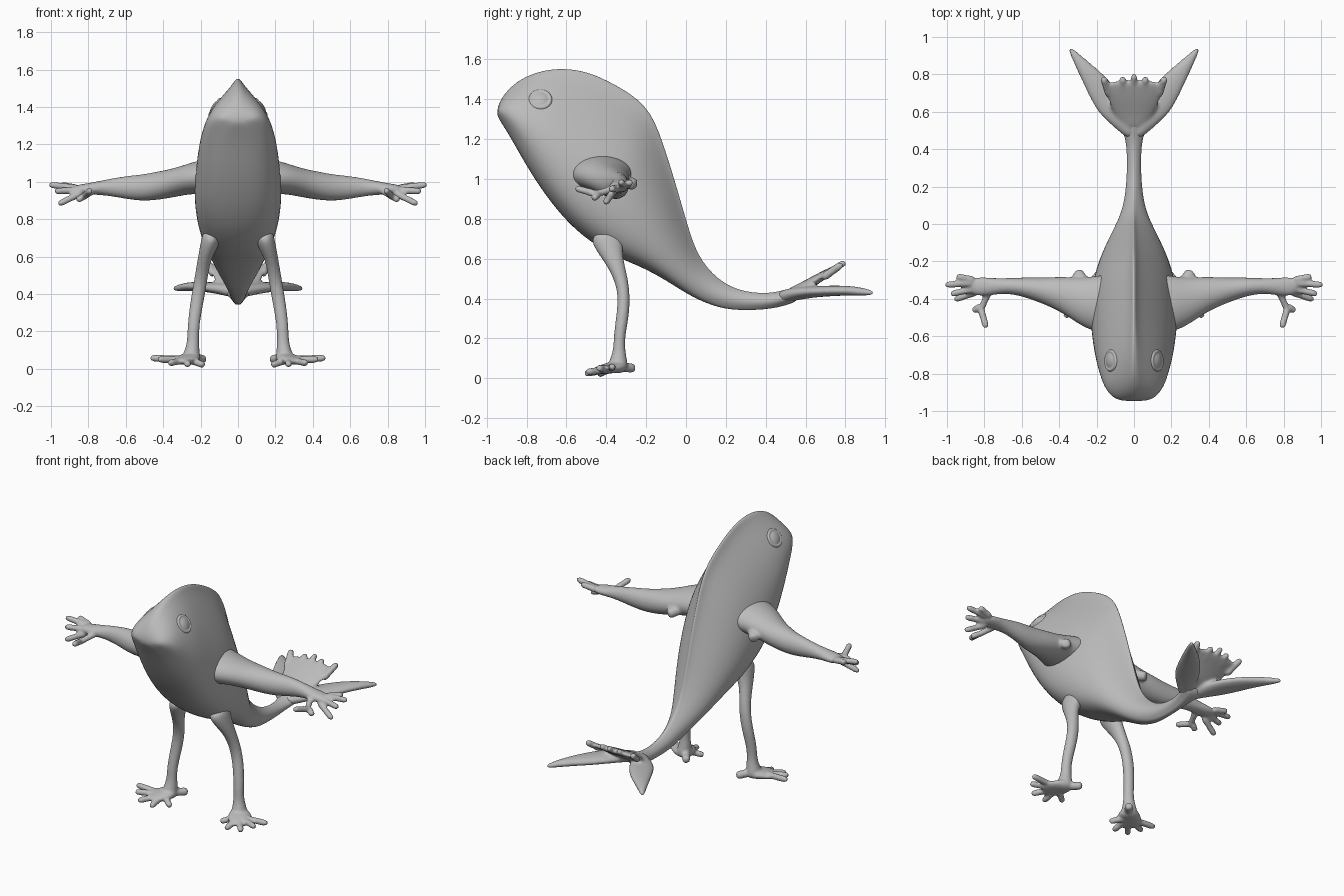
import bpy, bmesh, math
from mathutils import Vector
from mathutils.bvhtree import BVHTree

cube = bpy.data.objects.get("Cube")
if cube:
    bpy.data.objects.remove(cube)

skin = bpy.data.materials.new("skin_grey")
skin.use_nodes = True
skin.diffuse_color = (0.5, 0.5, 0.5, 1)
skin.node_tree.nodes["Principled BSDF"].inputs["Base Color"].default_value = (0.5, 0.5, 0.5, 1)


def loft(bm, rings):
    """Skin a closed surface over equal sized rings of points."""
    rows = [[bm.verts.new(p) for p in ring] for ring in rings]
    n = len(rows[0])
    for a, b in zip(rows, rows[1:]):
        for i in range(n):
            bm.faces.new((a[i], a[(i + 1) % n], b[(i + 1) % n], b[i]))
    bm.faces.new(rows[0])
    bm.faces.new(rows[-1])


def tube(bm, path, ref=(0, 0, 1), sides=10):
    """Elliptical tube; path items are x, y, z, side radius, other radius."""
    pts = [Vector(p[:3]) for p in path]
    rings = []
    for i, p in enumerate(path):
        tan = (pts[min(i + 1, len(pts) - 1)] - pts[max(i - 1, 0)]).normalized()
        side = Vector(ref).cross(tan).normalized()
        up = tan.cross(side)
        angles = [math.tau * k / sides for k in range(sides)]
        rings.append([pts[i] + side * p[3] * math.cos(a) + up * p[4] * math.sin(a) for a in angles])
    loft(bm, rings)


def digit(bm, root, tip, r):
    """Finger or toe with a slightly swollen, rounded tip."""
    a, b = Vector(root), Vector(tip)
    steps = ((0, 1.3), (0.45, 0.9), (0.8, 1.05), (0.97, 0.85), (1, 0.4))
    tube(bm, [(*a.lerp(b, t), r * k, r * k) for t, k in steps], sides=8)


def finish(name, bm, voxel=0):
    bmesh.ops.recalc_face_normals(bm, faces=bm.faces)
    for f in bm.faces:
        f.smooth = True
    mesh = bpy.data.meshes.new(name)
    bm.to_mesh(mesh)
    bm.free()
    mesh.materials.append(skin)
    obj = bpy.data.objects.new(name, mesh)
    bpy.context.collection.objects.link(obj)
    sub = obj.modifiers.new("round", "SUBSURF")
    sub.levels = sub.render_levels = 2
    if voxel:
        rm = obj.modifiers.new("fuse", "REMESH")
        rm.mode, rm.voxel_size, rm.use_smooth_shade = "VOXEL", voxel, True
        sm = obj.modifiers.new("soften", "SMOOTH")
        sm.factor, sm.iterations = 0.5, 5
    return obj


def flip(points, s):
    return [(p[0] * s, *p[1:]) for p in points]


# Body: slanted sections given as back y, z, belly y, z, half width
sections = [
    (-.945, 1.36, -.95, 1.32, .07), (-.925, 1.41, -.925, 1.28, .125),
    (-.87, 1.475, -.87, 1.19, .17), (-.78, 1.53, -.81, 1.08, .195),
    (-.65, 1.56, -.73, .95, .22), (-.5, 1.545, -.64, .83, .23),
    (-.36, 1.48, -.55, .735, .24), (-.19, 1.375, -.45, .66, .235),
    (-.12, 1.2, -.34, .6, .215), (-.055, .99, -.22, .555, .18),
    (.01, .76, -.1, .49, .13), (.05, .64, 0, .425, .09),
    (.11, .545, .09, .38, .06), (.2, .468, .19, .347, .045),
    (.3, .432, .3, .34, .038), (.42, .425, .42, .347, .04),
    (.5, .445, .5, .365, .06), (.57, .465, .57, .39, .1)]
# Half outline from ridge fin to belly: depth, width
outline = [(0, .03), (.06, .09), (.18, .36), (.35, .7), (.55, .95),
           (.74, 1), (.9, .86), (.98, .5)]
rings = []
for i, (ty, tz, by, bz, w) in enumerate(sections):
    round_mix = max(0, 1 - i / 5, min(1, (i - 10) / 4))
    half = []
    for t, k in outline:
        k += (math.sin(math.pi * min(max(t, .01), .95)) ** .6 - k) * round_mix
        half.append((k * w, ty + (by - ty) * t, tz + (bz - tz) * t))
    rings.append(half + [(0, by, bz)] + flip(half[::-1], -1))
bm = bmesh.new()
loft(bm, rings)
body = finish("body", bm)

# Tail: two swept flukes and an upturned scalloped web
bm = bmesh.new()
for s in (1, -1):
    tube(bm, flip([(0, .46, .405, .03, .035), (.06, .55, .425, .06, .035),
                   (.13, .64, .435, .085, .03), (.2, .75, .44, .07, .028),
                   (.27, .84, .44, .042, .025), (.33, .92, .43, .018, .018),
                   (.345, .94, .43, .008, .01)], s))
    digit(bm, (s * .13, .68, .5), (s * .165, .785, .575), .022)
    digit(bm, (s * .06, .7, .52), (s * .06, .785, .575), .02)
tube(bm, [(0, .5, .415, .06, .03), (0, .58, .45, .11, .03), (0, .66, .5, .15, .025),
          (0, .73, .54, .165, .02), (0, .77, .56, .15, .016)])
digit(bm, (0, .7, .52), (0, .8, .585), .02)
finish("tail_fin", bm, .009)

for s, label in ((1, "left"), (-1, "right")):
    # Arm: broad shoulder, thin wrist, spread fingers
    bm = bmesh.new()
    tube(bm, flip([(.1, -.43, 1.03, .17, .1), (.19, -.425, 1.025, .165, .1),
                   (.26, -.41, 1.015, .14, .085), (.34, -.385, .995, .11, .08),
                   (.42, -.365, .98, .09, .08), (.51, -.35, .967, .068, .076),
                   (.6, -.335, .97, .053, .065), (.69, -.33, .97, .042, .048),
                   (.77, -.335, .965, .05, .035), (.83, -.335, .96, .055, .03),
                   (.88, -.33, .96, .04, .02)], s))
    wrist = (.77, -.35, .955)
    for root, tip in (((.85, -.3, .965), (.95, -.28, .985)), ((.85, -.315, .965), (1.01, -.325, .985)),
                      ((.85, -.345, .955), (.98, -.375, .95)), ((.83, -.36, .945), (.96, -.405, .88)),
                      (wrist, (.825, -.47, .92)), ((.82, -.45, .925), (.79, -.555, .955)),
                      ((.82, -.44, .925), (.86, -.465, .9))):
        digit(bm, *flip((root, tip), s), .02)
    digit(bm, *flip(((.25, -.33, 1.0), (.31, -.255, .97)), s), .035)
    finish(label + "_arm", bm, .008)

    # Leg: thigh, slim shin, ankle
    bm = bmesh.new()
    tube(bm, flip([(.13, -.4, .74, .06, .1), (.155, -.385, .66, .05, .075),
                   (.18, -.36, .59, .037, .048), (.195, -.325, .5, .037, .036),
                   (.21, -.31, .41, .038, .032), (.228, -.318, .31, .036, .034),
                   (.24, -.335, .21, .033, .03), (.24, -.335, .13, .034, .032),
                   (.25, -.34, .07, .05, .055), (.25, -.345, .035, .045, .05)], s), ref=(0, 1, 0))
    # Foot: sloping sole and fanned toes
    tube(bm, flip([(.22, -.31, .06, .045, .04), (.27, -.37, .055, .08, .03),
                   (.32, -.42, .042, .075, .022), (.34, -.44, .038, .05, .014)], s))
    for tip in ((.18, -.44, .02), (.27, -.51, .022), (.37, -.5, .03), (.43, -.44, .05), (.47, -.37, .058)):
        digit(bm, *flip(((.27, -.375, .05), tip), s), .021)
    digit(bm, *flip(((.24, -.34, .06), (.18, -.26, .05)), s), .027)
    finish(label + "_leg", bm, .008)

# Eyes: shallow domes with a raised rim, seated on the skin
tree = BVHTree.FromObject(body, bpy.context.evaluated_depsgraph_get())
for s, label in ((1, "left"), (-1, "right")):
    spot, normal, _, _ = tree.find_nearest(Vector((s * .14, -.73, 1.41)))
    bm = bmesh.new()
    profile = ((.066, -.02), (.06, .001), (.05, .006), (.042, .002), (.033, .006), (.018, .011), (.004, .012))
    turn = Vector((0, 0, 1)).rotation_difference(normal)
    loft(bm, [[spot + turn @ Vector((r * math.cos(a), r * math.sin(a), h))
               for a in (math.tau * k / 16 for k in range(16))] for r, h in profile])
    finish(label + "_eye", bm)
